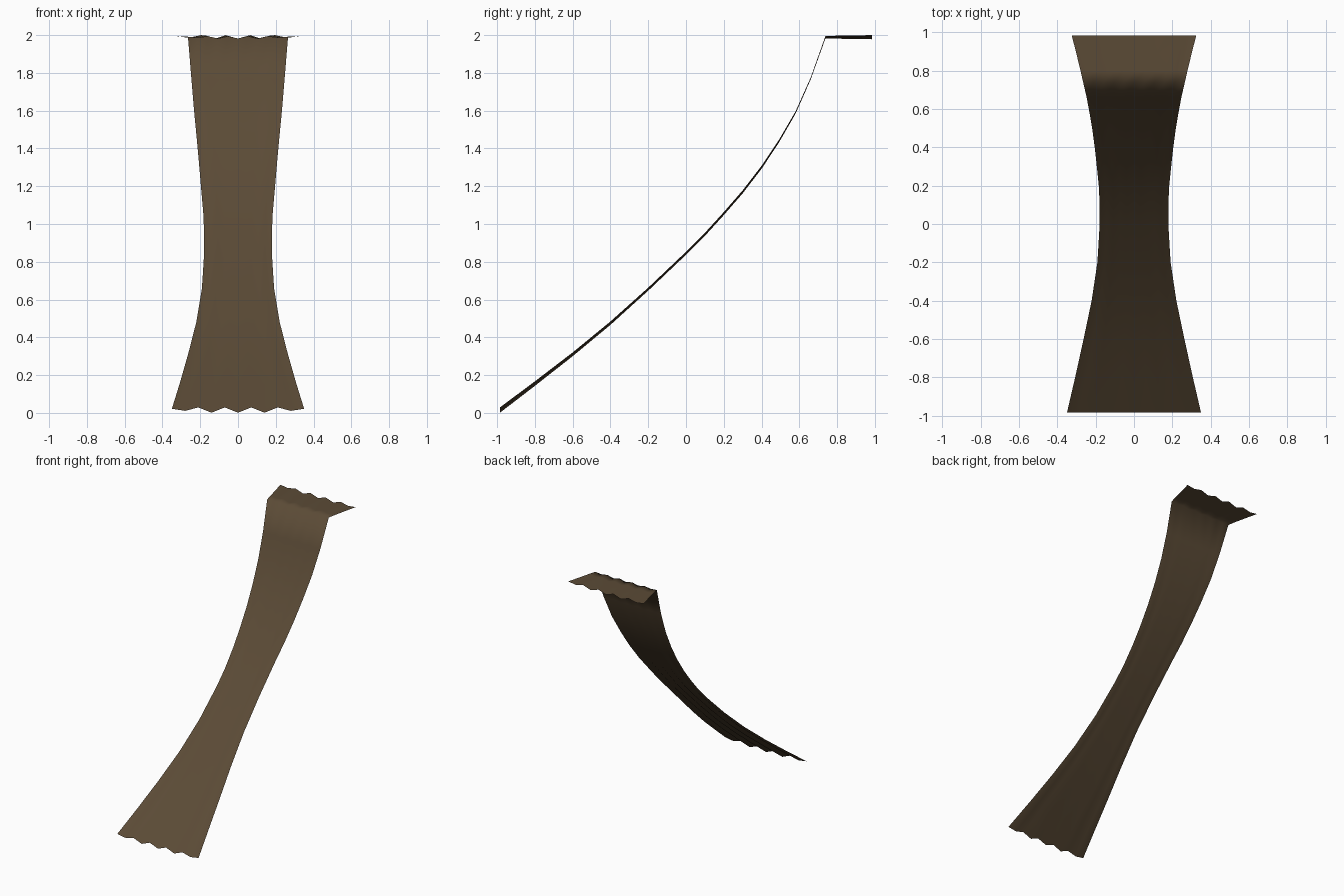
import bpy, bmesh

# One warm brown for the whole cloth strip
brown = bpy.data.materials.new("dark_brown")
brown.diffuse_color = (0.105, 0.070, 0.037, 1)

# Stations along the strip: y, z, half width, ripple height
stations = [
    (-0.985, 0.015, 0.350, 0.014), (-0.8, 0.155, 0.307, 0.012),
    (-0.6, 0.31, 0.263, 0.010), (-0.4, 0.475, 0.221, 0.009),
    (-0.2, 0.655, 0.191, 0.008), (0.0, 0.845, 0.179, 0.008),
    (0.1, 0.945, 0.179, 0.008), (0.2, 1.055, 0.184, 0.008),
    (0.3, 1.17, 0.194, 0.008), (0.4, 1.30, 0.205, 0.008),
    (0.49, 1.435, 0.217, 0.007), (0.58, 1.59, 0.232, 0.006),
    (0.66, 1.77, 0.247, 0.005), (0.738, 1.988, 0.265, 0.006),
    (0.80, 1.989, 0.279, 0.008), (0.89, 1.989, 0.301, 0.009),
    (0.985, 1.989, 0.325, 0.011),
]
# Zigzag ripple across the width, softer at both edges
ripple = [0.5, -0.3, 1, -1, 1, -1, 1, -1, 1, -0.3, 0.5]
n = len(ripple) - 1

# Rippled sheet, ramp running up into a flat top flap
bm = bmesh.new()
rows = [[bm.verts.new((w * (2 * i / n - 1), y, z + a * r))
         for i, r in enumerate(ripple)] for y, z, w, a in stations]
for lower, upper in zip(rows, rows[1:]):
    for i in range(n):
        face = bm.faces.new((lower[i], lower[i + 1], upper[i + 1], upper[i]))
        face.smooth = True

mesh = bpy.data.meshes.new("cloth_strip")
bm.to_mesh(mesh)
bm.free()
mesh.materials.append(brown)
cloth = bpy.data.objects.new("cloth_strip", mesh)
bpy.context.collection.objects.link(cloth)
